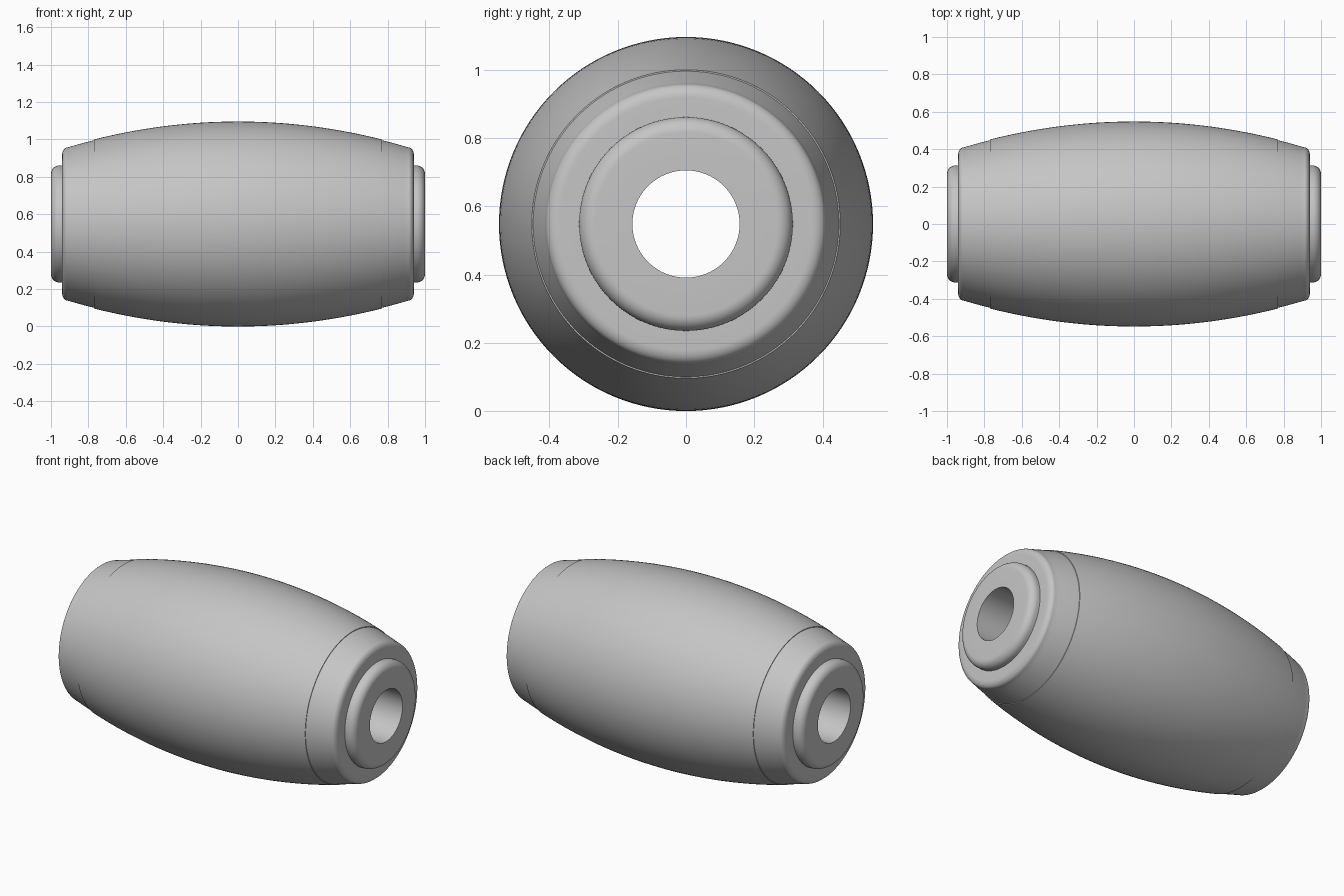
import bpy, bmesh, math
from mathutils import Matrix

cube = bpy.data.objects.get("Cube")
if cube:
    bpy.data.objects.remove(cube, do_unlink=True)

RADIUS = 0.548      # widest radius, also the height of the axis
SEAM = 0.77         # where the sleeve meets the end collars
END = 0.94          # outer face of the collars
TUBE_R = 0.313
BORE_R = 0.157
SEGMENTS = 128

grey = bpy.data.materials.new("satin_grey")
grey.use_nodes = True
colour = (0.56, 0.56, 0.56, 1)
grey.diffuse_color = colour
grey.node_tree.nodes["Principled BSDF"].inputs["Base Color"].default_value = colour


def barrel(x):
    """Radius of the bulging outline at x."""
    return RADIUS - 0.162 * x * x


def fillet(cx, cr, rx, rr, steps=10):
    """Quarter round from the outer side to the +x end face."""
    angles = [math.pi / 2 * (1 - i / steps) for i in range(steps + 1)]
    return [(cx + rx * math.cos(a), cr + rr * math.sin(a)) for a in angles]


def lathe(name, profile):
    """Spin a closed (x, radius) profile around the long axis."""
    bm = bmesh.new()
    rings = []
    for i in range(SEGMENTS):
        a = math.tau * i / SEGMENTS
        rings.append([bm.verts.new((x, r * math.cos(a), r * math.sin(a)))
                      for x, r in profile])
    n = len(profile)
    for i in range(SEGMENTS):
        a, b = rings[i], rings[(i + 1) % SEGMENTS]
        for j in range(n):
            k = (j + 1) % n
            bm.faces.new((a[j], a[k], b[k], b[j]))
    bmesh.ops.recalc_face_normals(bm, faces=bm.faces)
    bm.transform(Matrix.Translation((0, 0, RADIUS)))
    mesh = bpy.data.meshes.new(name)
    bm.to_mesh(mesh)
    bm.free()
    mesh.materials.append(grey)
    obj = bpy.data.objects.new(name, mesh)
    bpy.context.collection.objects.link(obj)
    bpy.ops.object.select_all(action='DESELECT')
    obj.select_set(True)
    bpy.context.view_layer.objects.active = obj
    bpy.ops.object.shade_smooth_by_angle(angle=math.radians(35))
    return obj


def flip(profile):
    return [(-x, r) for x, r in reversed(profile)]


# Bulging outer sleeve
steps = 40
outline = [SEAM * (2 * i / steps - 1) for i in range(steps + 1)]
lathe("outer_sleeve", [(x, barrel(x)) for x in outline]
      + [(SEAM, TUBE_R), (-SEAM, TUBE_R)])

# Rounded end collars, set just below the sleeve surface
collar = [(SEAM, TUBE_R)]
collar += [(x, barrel(x) - 0.004) for x in (SEAM, 0.81, 0.85, 0.89)]
collar += fillet(0.91, 0.37, END - 0.91, barrel(0.91) - 0.374)
collar += [(END, TUBE_R)]
lathe("left_collar", collar)
lathe("right_collar", flip(collar))

# Inner tube with rounded rims and an open bore
rim = fillet(0.955, TUBE_R - 0.045, 0.045, 0.045) + [(1.0, BORE_R)]
lathe("inner_tube", flip(rim) + rim)
